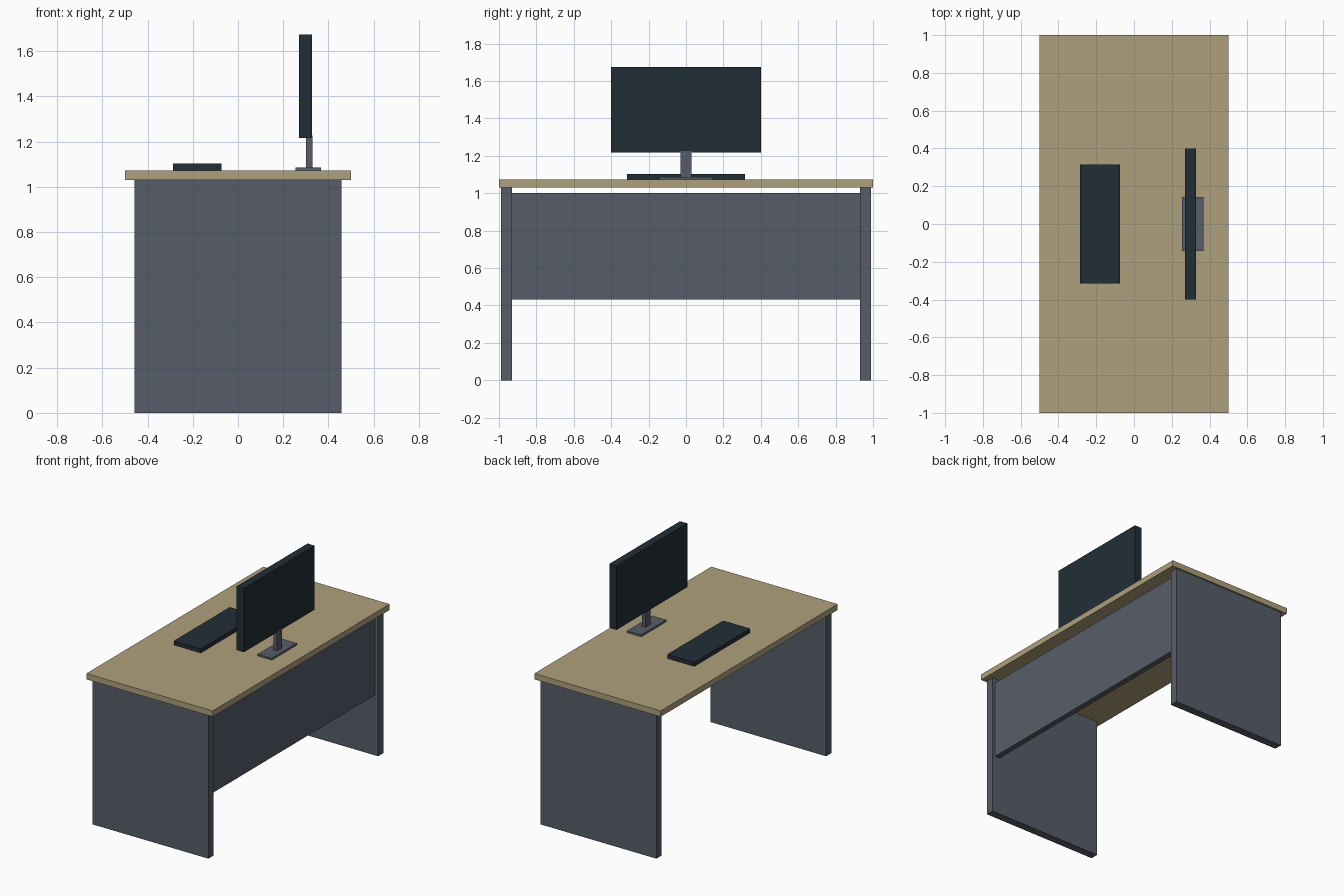
import bpy

# Remove the default object
old = bpy.data.objects.get("Cube")
if old:
    bpy.data.objects.remove(old, do_unlink=True)


def make_material(name, rgb):
    mat = bpy.data.materials.new(name)
    mat.use_nodes = True
    colour = (*rgb, 1.0)
    mat.diffuse_color = colour
    mat.node_tree.nodes["Principled BSDF"].inputs["Base Color"].default_value = colour
    return mat


wood = make_material("wood", (0.43, 0.35, 0.205))
slate = make_material("slate_grey", (0.095, 0.108, 0.14))
dark = make_material("dark_blue_black", (0.0155, 0.0265, 0.037))


def box(name, x, y, z, mat):
    """Add a box from its (low, high) extents along each axis."""
    spans = (x, y, z)
    bpy.ops.mesh.primitive_cube_add(size=1, location=[(a + b) / 2 for a, b in spans])
    obj = bpy.context.object
    obj.name = name
    obj.scale = [b - a for a, b in spans]
    bpy.ops.object.transform_apply(location=False, rotation=False, scale=True)
    obj.data.materials.append(mat)
    return obj


# Desk: top, two slab legs and a modesty panel with a gap above it
box("desk_top", (-0.5, 0.5), (-1, 1), (1.031, 1.073), wood)
for side, y in (("front", (-0.988, -0.93)), ("back", (0.93, 0.988))):
    box(side + "_leg", (-0.458, 0.458), y, (0, 1.031), slate)
box("modesty_panel", (0.395, 0.435), (-0.93, 0.93), (0.433, 1.002), slate)

# Monitor on its stand
box("monitor_base", (0.255, 0.368), (-0.142, 0.142), (1.073, 1.086), slate)
box("monitor_post", (0.3, 0.329), (-0.029, 0.029), (1.086, 1.227), slate)
box("monitor_screen", (0.27, 0.327), (-0.4, 0.4), (1.217, 1.674), dark)

# Keyboard
box("keyboard", (-0.287, -0.073), (-0.316, 0.316), (1.073, 1.102), dark)
